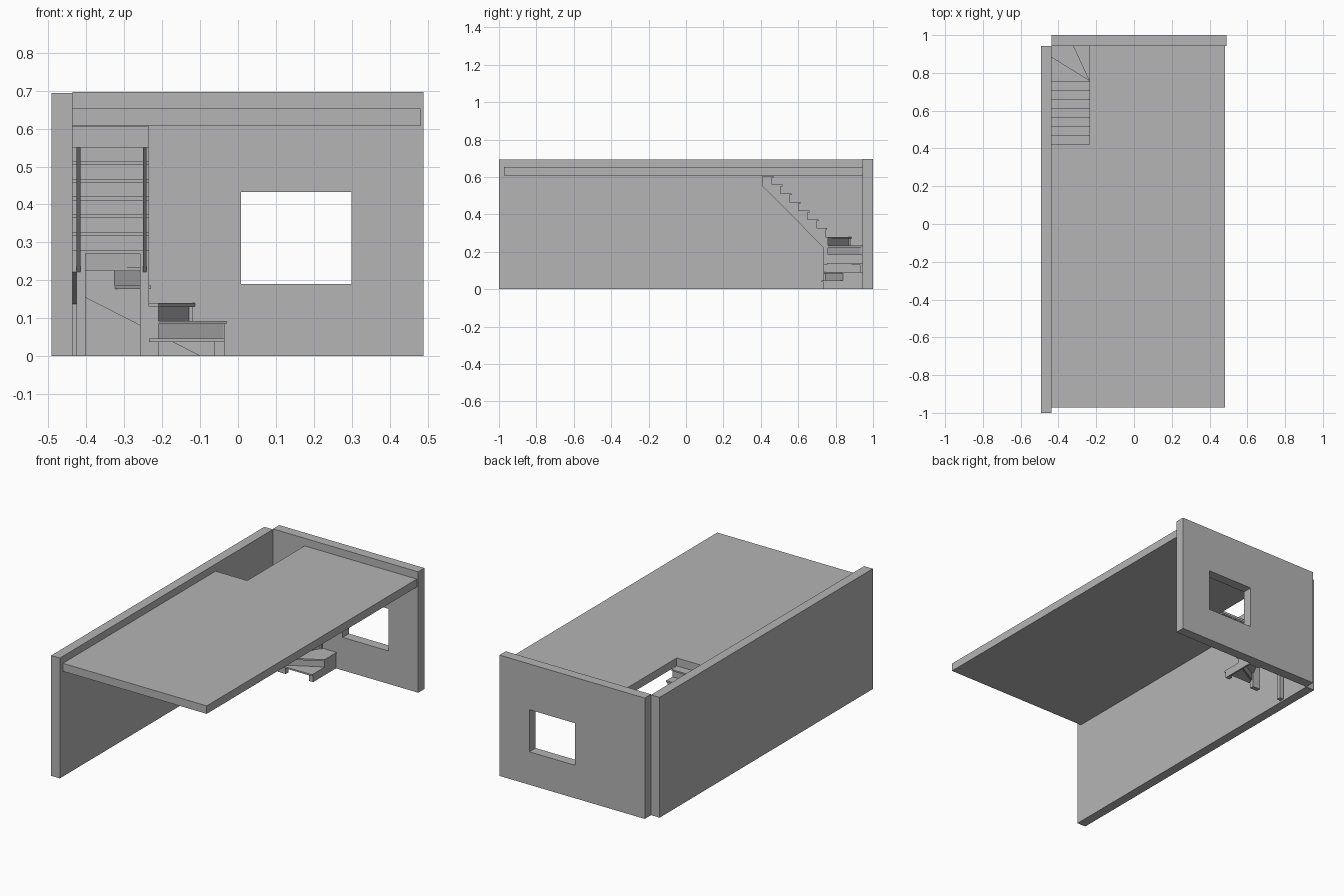
import bpy
import bmesh

cube = bpy.data.objects.get("Cube")
if cube:
    bpy.data.objects.remove(cube, do_unlink=True)

GREY = (0.46, 0.46, 0.46, 1)
grey = bpy.data.materials.new("plain_grey")
grey.use_nodes = True
grey.diffuse_color = GREY
grey.node_tree.nodes["Principled BSDF"].inputs["Base Color"].default_value = GREY


def place(axis, p, d):
    """Put a 2D outline point at depth d along the given axis."""
    a, b = p
    return {"x": (d, a, b), "y": (a, d, b), "z": (a, b, d)}[axis]


def finish(name, bm):
    bmesh.ops.recalc_face_normals(bm, faces=bm.faces)
    mesh = bpy.data.meshes.new(name)
    bm.to_mesh(mesh)
    bm.free()
    mesh.materials.append(grey)
    obj = bpy.data.objects.new(name, mesh)
    bpy.context.collection.objects.link(obj)
    return obj


def prism(name, outline, axis, lo, hi):
    """Extrude a flat outline along an axis."""
    bm = bmesh.new()
    rings = [[bm.verts.new(place(axis, p, d)) for p in outline] for d in (lo, hi)]
    bm.faces.new(rings[0])
    bm.faces.new(rings[1])
    n = len(outline)
    for i in range(n):
        j = (i + 1) % n
        bm.faces.new((rings[0][i], rings[0][j], rings[1][j], rings[1][i]))
    return finish(name, bm)


def rect(a0, a1, b0, b1):
    return [(a0, b0), (a1, b0), (a1, b1), (a0, b1)]


def box(name, x0, x1, y0, y1, z0, z1):
    return prism(name, rect(x0, x1, y0, y1), "z", z0, z1)


def framed_wall(name, outer, inner, lo, hi):
    """Wall facing y with one rectangular opening."""
    bm = bmesh.new()
    o, i = ([[bm.verts.new(place("y", p, d)) for p in loop] for d in (lo, hi)]
            for loop in (outer, inner))
    for k in range(4):
        m = (k + 1) % 4
        for s in (0, 1):
            bm.faces.new((o[s][k], o[s][m], i[s][m], i[s][k]))
        for loop in (o, i):
            bm.faces.new((loop[0][k], loop[0][m], loop[1][m], loop[1][k]))
    return finish(name, bm)


# Building shell
WALL, BACK = -0.437, 0.943
box("side_wall", -0.492, WALL, -1, BACK, 0, 0.694)
framed_wall("back_wall", rect(WALL, 0.49, 0, 0.697),
            rect(0.008, 0.3, 0.19, 0.433), BACK, 1)
prism("floor_slab", [(WALL, -0.972), (0.481, -0.972), (0.481, BACK),
                     (-0.235, BACK), (-0.235, 0.42), (WALL, 0.42)],
      "z", 0.607, 0.653)

# Stair dimensions
RISE, THICK, GOING = 0.0466, 0.009, 0.0477
INNER = -0.235


def level(n):
    return n * RISE


# Winding treads, bottom to top
winders = [
    [(-0.235, 0.725), (-0.035, 0.725), (-0.035, 0.845), (-0.21, 0.745), (-0.235, 0.745)],
    [(-0.21, 0.735), (-0.031, 0.832), (-0.031, BACK), (-0.125, BACK), (-0.215, 0.755)],
    [(-0.21, 0.755), (-0.113, BACK), (INNER, BACK), (INNER, 0.755)],
    [(-0.229, 0.755), (-0.229, BACK), (-0.33, BACK), (-0.24, 0.755)],
    [(INNER, 0.76), (-0.32, BACK), (WALL, BACK), (WALL, 0.875)],
    [(INNER, 0.735), (INNER, 0.76), (WALL, 0.885), (WALL, 0.735)],
]
for n, outline in enumerate(winders, 1):
    prism(f"winder_tread_{n}", outline, "z", level(n) - THICK, level(n))

# Boards standing under the winder noses
risers = [((-0.21, 0.745), (-0.035, 0.842)), ((-0.21, 0.76), (-0.125, 0.94)),
          ((-0.237, 0.76), (-0.237, 0.94)), ((-0.245, 0.76), (-0.328, 0.94)),
          ((-0.245, 0.76), (-0.435, 0.875))]
for n, ((xa, ya), (xb, yb)) in enumerate(risers, 2):
    outline = [(xa, ya), (xb, yb), (xb - 0.004, yb + 0.004), (xa - 0.004, ya + 0.004)]
    prism(f"winder_riser_{n}", outline, "z", level(n - 1), level(n) - THICK)

# Straight flight: treads, risers and the sawtooth edge of its stringers
saw = []
for n in range(7, 14):
    nose = 0.755 - (n - 7) * GOING
    face = nose - 0.01
    top = level(n) - THICK
    back = 0.41 if n == 13 else nose - 0.058
    box(f"flight_tread_{n}", WALL, INNER, back, nose, top, level(n))
    box(f"flight_riser_{n}", WALL, INNER, face - 0.006, face, level(n - 1), top)
    saw += [(face, level(n - 1) - THICK), (face, top)]
box("flight_top_board", WALL, INNER, 0.41, 0.418, 0.55, level(13) - THICK)

stringer = saw + [(0.41, level(13) - THICK), (0.41, 0.55), (0.735, 0.222)]
for name, x in (("wall_flight_stringer", -0.426), ("open_flight_stringer", -0.251)):
    prism(name, stringer, "x", x, x + 0.01)

# Stringers under the winders, along the walls and the open end
t = [level(n) - THICK for n in range(7)]
prism("side_winder_stringer",
      [(0.735, 0.222), (0.735, t[6]), (0.88, t[6]), (0.88, t[5]),
       (BACK, t[5]), (BACK, 0.138)], "x", WALL, -0.426)
prism("back_winder_stringer",
      [(WALL, 0.172), (WALL, t[5]), (-0.325, t[5]), (-0.325, t[4]),
       (INNER, t[4]), (INNER, t[3]), (-0.12, t[3]), (-0.12, t[2]),
       (-0.035, t[2]), (-0.035, 0), (-0.1, 0)], "y", 0.931, BACK)
prism("end_winder_stringer",
      [(0.735, 0), (0.735, t[1]), (0.84, t[1]), (0.84, t[2]),
       (BACK, t[2]), (BACK, 0)], "x", -0.045, -0.035)

# Supporting posts
for name, x0, x1, top in (("wall_post", -0.426, -0.402, t[6]),
                          ("upper_newel", -0.259, INNER, t[6]),
                          ("lower_newel", INNER, -0.21, t[3]),
                          ("end_post", -0.062, -0.045, t[1])):
    box(name, x0, x1, 0.735, 0.76, 0, top)
